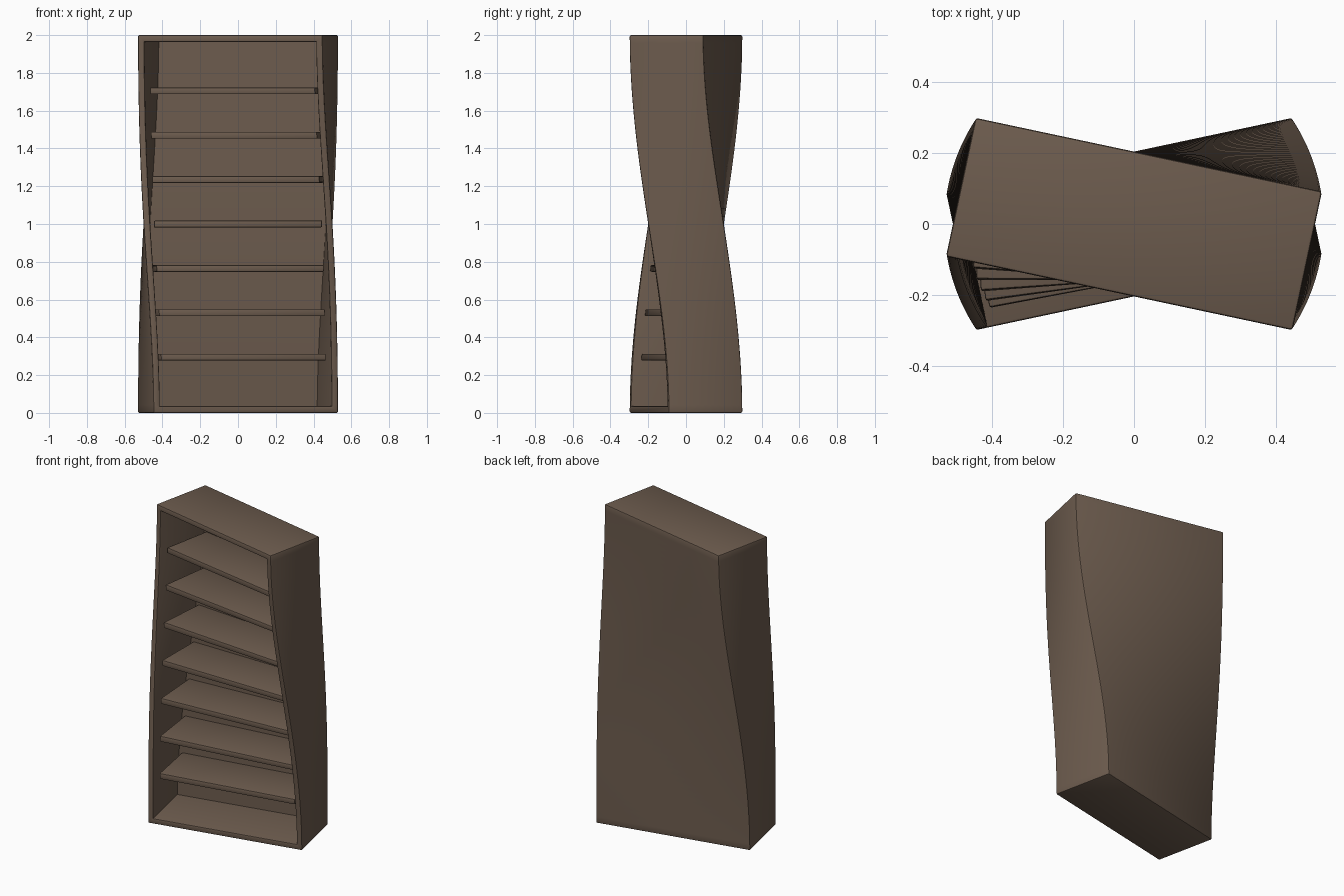
import bpy
import bmesh
from math import radians, sin, cos
from mathutils import Vector

WIDTH, DEPTH, HEIGHT = 1.0, 0.4, 2.0
WALL, BACK = 0.05, 0.03
TWIST = radians(12)

default = bpy.data.objects.get("Cube")
if default:
    bpy.data.objects.remove(default, do_unlink=True)

# Single wood colour
wood = bpy.data.materials.new("dark_brown_wood")
wood.use_nodes = True
brown = (0.15, 0.105, 0.075, 1)
wood.diffuse_color = brown
wood.node_tree.nodes["Principled BSDF"].inputs["Base Color"].default_value = brown


def box(low, high):
    """Axis-aligned box between two corners."""
    low, high = Vector(low), Vector(high)
    bm = bmesh.new()
    bmesh.ops.create_cube(bm, size=1)
    for v in bm.verts:
        v.co = (low + high) / 2 + v.co * (high - low)
    return bm


def soften(bm, width):
    """Round the outward corners."""
    bm.normal_update()
    edges = [e for e in bm.edges if e.calc_face_angle_signed(0) > 0.5]
    bmesh.ops.bevel(bm, geom=edges, offset=width, offset_type='OFFSET',
                    segments=2, profile=0.5, affect='EDGES')


def slice_box(bm, axis, start, end, count):
    """Cut evenly spaced loops so the part can bend."""
    for i in range(1, count):
        point = axis * (start + (end - start) * i / count)
        bmesh.ops.bisect_plane(bm, geom=bm.verts[:] + bm.edges[:] + bm.faces[:],
                               plane_co=point, plane_no=axis)


def twist(bm):
    """Eased turn about the vertical axis, from one end to the other."""
    for v in bm.verts:
        t = min(max(v.co.z / HEIGHT, 0), 1)
        a = TWIST * (1 - 2 * t * t * (3 - 2 * t))
        x, y = v.co.x, v.co.y
        v.co.x = x * cos(a) - y * sin(a)
        v.co.y = x * sin(a) + y * cos(a)


def finish(bm, name):
    twist(bm)
    mesh = bpy.data.meshes.new(name)
    bm.to_mesh(mesh)
    bm.free()
    mesh.materials.append(wood)
    obj = bpy.data.objects.new(name, mesh)
    bpy.context.collection.objects.link(obj)
    bpy.ops.object.select_all(action='DESELECT')
    obj.select_set(True)
    bpy.context.view_layer.objects.active = obj
    bpy.ops.object.shade_smooth_by_angle(angle=radians(30))


# Case: box with its front recessed to leave walls and a back panel
case = box((-WIDTH / 2, -DEPTH / 2, 0), (WIDTH / 2, DEPTH / 2, HEIGHT))
case.normal_update()
front = min(case.faces, key=lambda f: f.calc_center_median().y)
bmesh.ops.inset_region(case, faces=[front], thickness=WALL)
pushed = bmesh.ops.extrude_face_region(case, geom=[front])
if front.is_valid:
    bmesh.ops.delete(case, geom=[front], context='FACES_ONLY')
for v in (g for g in pushed["geom"] if isinstance(g, bmesh.types.BMVert)):
    v.co.y = DEPTH / 2 - BACK
bmesh.ops.recalc_face_normals(case, faces=case.faces[:])
soften(case, 0.008)
slice_box(case, Vector((0, 0, 1)), 0, HEIGHT, 48)
finish(case, "bookcase_body")

# Seven shelves, set slightly behind the front rim
for i in range(7):
    z = HEIGHT / 2 + (i - 3) * 0.235
    shelf = box((-0.444, -0.157, z - 0.018), (0.444, DEPTH / 2 - BACK, z + 0.018))
    soften(shelf, 0.006)
    finish(shelf, f"shelf_{i + 1}")
